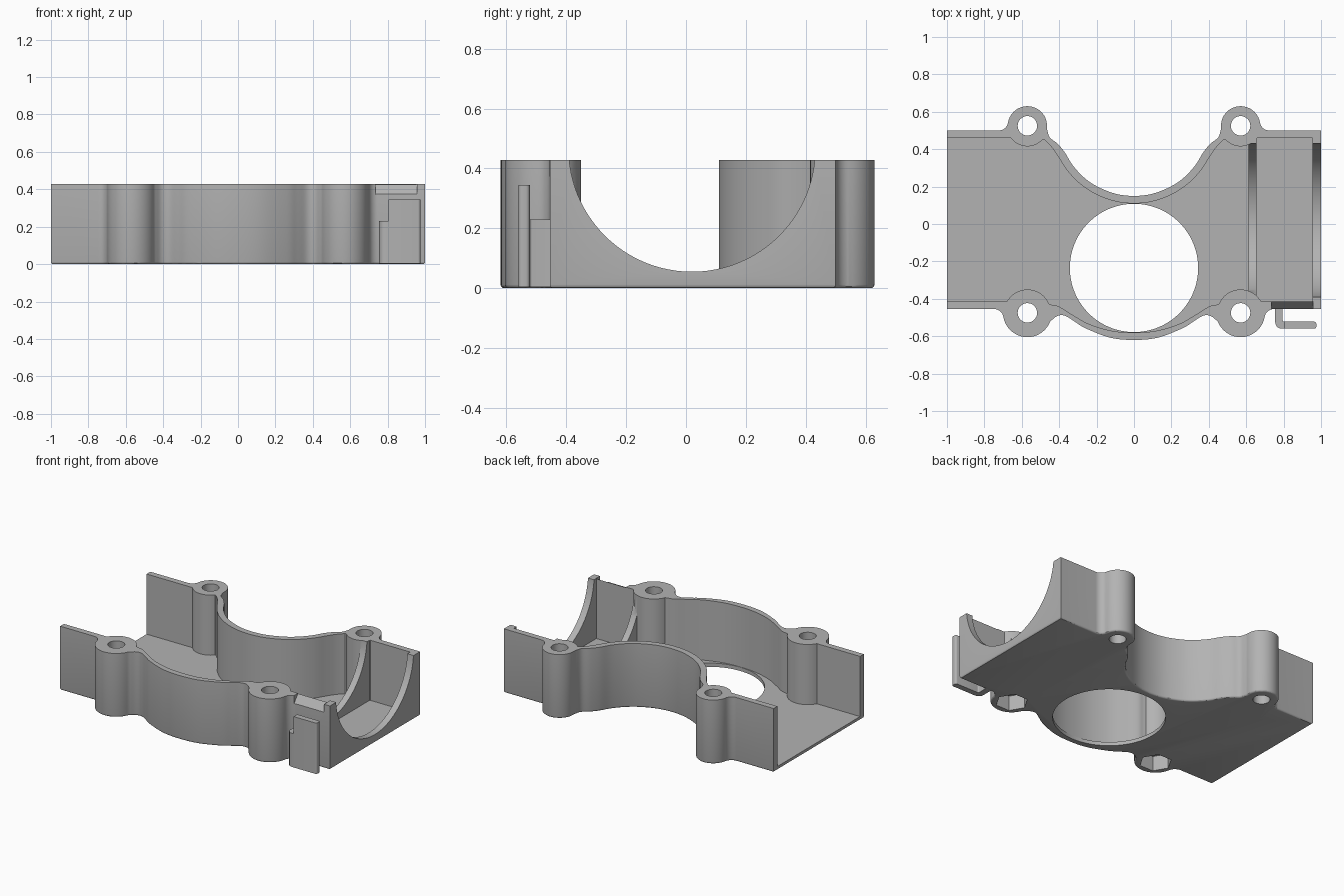
import bpy, bmesh, math
from mathutils import Vector

HEIGHT, FLOOR = 0.428, 0.025

if "Cube" in bpy.data.objects:
    bpy.data.objects.remove(bpy.data.objects["Cube"])

grey = bpy.data.materials.new("grey plastic")
grey.use_nodes = True
colour = (0.45, 0.45, 0.45, 1)
grey.diffuse_color = colour
grey.node_tree.nodes["Principled BSDF"].inputs["Base Color"].default_value = colour


def arc(cx, cy, r, a0, a1, steps=12):
    angles = [math.radians(a0 + (a1 - a0) * i / steps) for i in range(steps + 1)]
    return [(cx + r * math.cos(a), cy + r * math.sin(a)) for a in angles]


def circle(cx, cy, r, sides=32, start=0):
    return arc(cx, cy, r, start, start + 360, sides)[:-1]


def rect(a0, b0, a1, b1):
    return [(a0, b0), (a1, b0), (a1, b1), (a0, b1)]


def spline(points, steps=5):
    """Smooth curve through points; ends on the centre line stay symmetric."""
    p = [Vector(q) for q in points]

    def ghost(end, inner):
        return Vector((-inner.x, inner.y)) if end.x == 0 else 2 * end - inner
    p = [ghost(p[0], p[1])] + p + [ghost(p[-1], p[-2])]
    out = []
    for a, b, c, d in zip(p, p[1:], p[2:], p[3:]):
        for i in range(steps):
            t = i / steps
            out.append(tuple(0.5 * (2 * b + (c - a) * t + (2 * a - 5 * b + 4 * c - d) * t ** 2
                                    + (3 * b - a - 3 * c + d) * t ** 3)))
    return out + [tuple(points[-1])]


def mirrored(half):
    return half + [(-x, y) for x, y in reversed(half[1:-1])]


def prism(name, points, lo, hi, axis="z", bevel=0):
    """Extrude a closed profile along z (points are x, y) or x (points are y, z)."""
    bm = bmesh.new()
    verts = [bm.verts.new((a, b, lo) if axis == "z" else (lo, a, b)) for a, b in points]
    base = bm.faces.new(verts)
    ext = bmesh.ops.extrude_face_region(bm, geom=[base], use_keep_orig=True)
    move = Vector((0, 0, hi - lo)) if axis == "z" else Vector((hi - lo, 0, 0))
    bmesh.ops.translate(bm, vec=move, verts=[v for v in ext["geom"] if isinstance(v, bmesh.types.BMVert)])
    bmesh.ops.recalc_face_normals(bm, faces=bm.faces)
    if bevel:
        bmesh.ops.bevel(bm, geom=list(base.edges), offset=bevel, segments=3, profile=0.5,
                        affect="EDGES", clamp_overlap=False)
    mesh = bpy.data.meshes.new(name)
    bm.to_mesh(mesh)
    bm.free()
    mesh.materials.append(grey)
    obj = bpy.data.objects.new(name, mesh)
    bpy.context.collection.objects.link(obj)
    return obj


def cut(target, cutter):
    mod = target.modifiers.new("cut", "BOOLEAN")
    mod.operation, mod.solver, mod.object = "DIFFERENCE", "EXACT", cutter
    bpy.context.view_layer.objects.active = target
    bpy.ops.object.modifier_apply(modifier=mod.name)
    bpy.data.objects.remove(cutter)


# Outer outline: scooped back, bulged front, four rounded screw bosses
outer = spline([(0, .15), (.1, .162), (.2, .202), (.27, .251), (.33, .317),
                (.37, .383), (.41, .43), (.45, .463), (.466, .51)])
outer += arc(.57, .525, .105, 184, 9, 20)
outer += arc(.723, .55, .05, 189, 270, 8)
outer += [(1, .5), (1, -.455)]
outer += arc(.7475, -.505, .05, 90, 170, 8)
outer += arc(.57, -.475, .13, -10, -155, 20)
outer += spline([(.447, -.52), (.41, -.492), (.37, -.49), (.32, -.52),
                 (.26, -.557), (.13, -.607), (0, -.62)])
housing = prism("housing", mirrored(outer), 0, HEIGHT, bevel=0.012)

# Inner cavity follows the walls and wraps round the bosses
inner = spline([(0, .11), (.1, .121), (.2, .157), (.29, .216), (.36, .29),
                (.405, .36), (.44, .41), (.478, .45)])
inner += arc(.57, .525, .11, 222, 324, 16)
inner += [(1.1, .46), (1.1, -.415)]
inner += arc(.57, -.475, .125, 28.7, 158, 18)
inner += spline([(.44, -.432), (.4, -.442), (.33, -.485), (.24, -.535), (.12, -.571), (0, -.581)])
cavity = prism("cavity", [(min(x, .955), y) for x, y in mirrored(inner)], FLOOR, 0.6)

# Round cradle rib inside and matching cradle in the end wall
cradle = circle(.02, .467, .412, 96)
rib = prism("rib", rect(-.7, -.1, .7, .7), .612, .655, "x")
cut(rib, prism("rib_cradle", cradle, .5, .8, "x"))
cut(cavity, rib)
cut(housing, cavity)
cut(housing, prism("end_cradle", cradle, .9, 1.1, "x"))

# Large floor opening
cut(housing, prism("floor_opening", circle(0, -.235, .343, 96), -.1, FLOOR + .01))

# Screw holes, with hexagonal nut pockets under the front bosses
for side in (-1, 1):
    for y in (.525, -.475):
        cut(housing, prism("screw_hole", circle(side * .57, y, .052), -.1, .6))
    cut(housing, prism("nut_pocket", circle(side * .57, -.475, .1, 6), -.1, .1))

# Sloped notch on top of the front wall
cut(housing, prism("notch", [(-.47, .356), (-.47, .5), (-.355, .5)], .735, .957, "x"))

# Hooked clip standing off the front wall
hook = [(.755, -.44), (.755, -.525)] + arc(.79, -.525, .035, 180, 270, 6)
hook += [(.806, -.56), (.806, -.522)] + arc(.803, -.514, .008, 270, 180, 4) + [(.795, -.44)]
prism("clip_arm", hook, .004, .23)
tongue = [(.805, -.522), (.805, -.56)] + arc(.962, -.547, .013, 270, 360, 4)
tongue += arc(.962, -.535, .013, 0, 90, 4)
prism("clip_tongue", tongue, .004, .345)

# Smooth curved walls, keep crisp edges
for obj in bpy.context.collection.objects:
    if obj.type == "MESH" and grey.name in obj.data.materials:
        bpy.ops.object.select_all(action="DESELECT")
        obj.select_set(True)
        bpy.context.view_layer.objects.active = obj
        bpy.ops.object.shade_smooth_by_angle(angle=math.radians(30))
